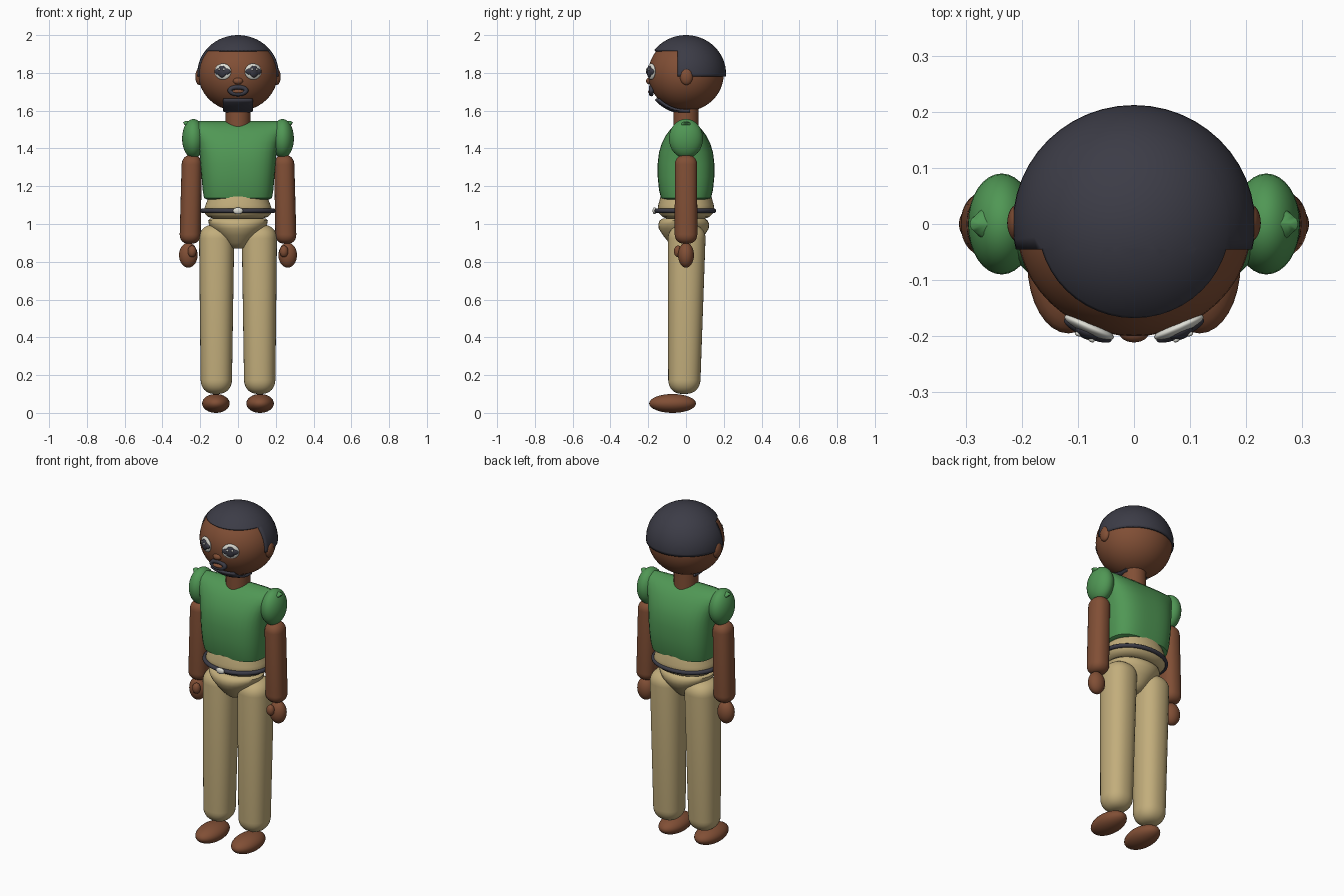
import bpy, bmesh
from math import sin, cos, pi, radians
from mathutils import Matrix, Vector

cube = bpy.data.objects.get("Cube")
if cube:
    bpy.data.objects.remove(cube, do_unlink=True)


def material(name, r, g, b):
    m = bpy.data.materials.new(name)
    m.use_nodes = True
    m.diffuse_color = (r, g, b, 1)
    m.node_tree.nodes["Principled BSDF"].inputs["Base Color"].default_value = (r, g, b, 1)
    return m


SKIN = material("brown skin", .22, .078, .036)
GREEN = material("green shirt", .08, .31, .09)
TAN = material("tan trousers", .54, .42, .2)
DARK = material("dark charcoal", .045, .045, .062)
WHITE = material("off white", .72, .72, .66)


def finish(name, bm, mat):
    """Turn a bmesh into a smooth object."""
    bmesh.ops.recalc_face_normals(bm, faces=bm.faces)
    mesh = bpy.data.meshes.new(name)
    bm.to_mesh(mesh)
    bm.free()
    mesh.materials.append(mat)
    obj = bpy.data.objects.new(name, mesh)
    bpy.context.collection.objects.link(obj)
    bpy.context.view_layer.objects.active = obj
    for o in bpy.context.selected_objects:
        o.select_set(False)
    obj.select_set(True)
    bpy.ops.object.shade_smooth_by_angle(angle=radians(50))
    return obj


def ellipsoid(name, centre, radii, mat, turn=0, segs=32):
    bm = bmesh.new()
    place = Matrix.Translation(centre) @ Matrix.Rotation(turn, 4, 'Z') @ Matrix.Diagonal((*radii, 1))
    bmesh.ops.create_uvsphere(bm, u_segments=segs, v_segments=segs // 2, radius=1, matrix=place)
    return finish(name, bm, mat)


def loft(name, rings, mat, power=2, segs=32):
    """Skin superellipse rings given as (z, centre x, centre y, rx, ry)."""
    bm = bmesh.new()
    loops = []
    for z, cx, cy, rx, ry in rings:
        loop = []
        for i in range(segs):
            c, s = cos(2 * pi * i / segs), sin(2 * pi * i / segs)
            k = (abs(c) ** power + abs(s) ** power) ** (-1 / power)
            loop.append(bm.verts.new((cx + rx * c * k, cy + ry * s * k, z)))
        loops.append(loop)
    for a, b in zip(loops, loops[1:]):
        for i in range(segs):
            j = (i + 1) % segs
            bm.faces.new((a[i], a[j], b[j], b[i]))
    bm.faces.new(loops[0])
    bm.faces.new(loops[-1])
    obj = finish(name, bm, mat)
    return obj


def limb(name, low, high, r_low, r_high, cap, mat):
    """Tapered tube with rounded ends."""
    low, high = Vector(low), Vector(high)
    length = high.z - low.z
    steps = [(cap * (1 - cos(a)), sin(a) ** .75) for a in [pi / 2 * (i + .3) / 8.3 for i in range(9)]]
    heights = steps + [(length - h, s) for h, s in reversed(steps)]
    rings = []
    for h, s in heights:
        t = h / length
        p = low.lerp(high, t)
        rx, ry = Vector(r_low).lerp(Vector(r_high), t) * s
        rings.append((low.z + h, p.x, p.y, rx, ry))
    return loft(name, rings, mat, 2.3)


def ring(name, centre, rx, ry, tube, mat, upright=False):
    """Elliptical tube, lying flat or facing the front."""
    bm = bmesh.new()
    n, m = 48, 10
    verts = []
    for i in range(n):
        a = 2 * pi * i / n
        for j in range(m):
            b = 2 * pi * j / m
            u, v, w = (rx + tube * cos(b)) * cos(a), (ry + tube * cos(b)) * sin(a), tube * sin(b)
            verts.append(bm.verts.new(Vector(centre) + Vector((u, w, v) if upright else (u, v, w))))
    for i in range(n):
        for j in range(m):
            k, l = (i + 1) % n, (j + 1) % m
            bm.faces.new((verts[i * m + j], verts[k * m + j], verts[k * m + l], verts[i * m + l]))
    return finish(name, bm, mat)


HEAD = Vector((0, 0, 1.795))


def head_shell(name, radii, cuts, keep, mat):
    """Raised patch of the head, trimmed by planes."""
    bm = bmesh.new()
    place = Matrix.Translation(HEAD) @ Matrix.Diagonal((*radii, 1))
    bmesh.ops.create_uvsphere(bm, u_segments=48, v_segments=32, radius=1, matrix=place)
    for co, no in cuts:
        bmesh.ops.bisect_plane(bm, geom=bm.verts[:] + bm.edges[:] + bm.faces[:], plane_co=co, plane_no=no)
    gone = [f for f in bm.faces if not keep(f.calc_center_median())]
    bmesh.ops.delete(bm, geom=gone, context='FACES')
    obj = finish(name, bm, mat)
    solid = obj.modifiers.new("thickness", 'SOLIDIFY')
    solid.thickness = .012
    solid.offset = -1
    return obj


# Head, hair, beard
UP, ACROSS, DEEP = (0, 0, 1), (1, 0, 0), (0, 1, 0)
ellipsoid("head", HEAD, (.21, .2, .197), SKIN, segs=48)
head_shell("hair", (.216, .212, .205),
           [((0, 0, 1.92), UP), ((0, 0, 1.78), UP), ((0, -.045, 0), DEEP)],
           lambda p: p.z > 1.92 or (p.z > 1.78 and p.y > -.045), DARK)
head_shell("goatee", (.214, .206, .201),
           [((0, 0, 1.665), UP), ((.075, 0, 0), ACROSS), ((-.075, 0, 0), ACROSS), ((0, .02, 0), DEEP)],
           lambda p: p.z < 1.665 and abs(p.x) < .075 and p.y < .02, DARK)

# Nose and mouth
ellipsoid("nose", (0, -.194, 1.757), (.026, .017, .018), SKIN)
ring("moustache", (0, -.184, 1.707), .042, .018, .013, DARK, upright=True)
ellipsoid("lips", (0, -.183, 1.701), (.036, .018, .011), SKIN)

# Neck and shirt body
loft("neck", [(1.5, 0, 0, .066, .066), (1.63, 0, 0, .066, .066)], SKIN)
shirt_profile = [(1.13, .165, .115), (1.137, .18, .132), (1.18, .187, .143), (1.25, .193, .15),
                 (1.32, .199, .15), (1.38, .204, .143), (1.43, .215, .127), (1.47, .231, .106),
                 (1.5, .25, .084), (1.525, .282, .056), (1.537, .292, .032), (1.545, .28, .006)]
loft("shirt", [(z, 0, 0, rx, ry) for z, rx, ry in shirt_profile], GREEN, 3, 48)

# Waist, belt and hips
waist_profile = [(1.03, .135, .105), (1.038, .158, .125), (1.055, .175, .142), (1.075, .18, .148),
                 (1.1, .172, .147), (1.145, .155, .135)]
loft("waist", [(z, 0, 0, rx, ry) for z, rx, ry in waist_profile], TAN, 2.2, 48)
ring("belt", (0, -.004, 1.07), .188, .152, .012, DARK)
ellipsoid("buckle", (0, -.166, 1.07), (.026, .011, .018), WHITE)
hip_profile = [(.87, .025, .03), (.875, .042, .05), (.9, .068, .078), (.94, .105, .11), (.975, .137, .132),
               (1.0, .154, .135), (1.018, .158, .127), (1.03, .145, .11)]
loft("hips", [(z, 0, -.012, rx, ry) for z, rx, ry in hip_profile], TAN)

# Paired parts
for side, s in (("left", 1), ("right", -1)):
    ellipsoid(side + "_ear", (s * .205, .002, 1.78), (.021, .034, .044), SKIN)
    ellipsoid(side + "_sleeve", (s * .236, 0, 1.452), (.06, .09, .104), GREEN)
    limb(side + "_arm", (s * .254, 0, .895), (s * .244, 0, 1.365), (.056, .06), (.053, .059), .05, SKIN)
    ellipsoid(side + "_hand", (s * .263, 0, .835), (.049, .042, .066), SKIN)
    ellipsoid(side + "_thumb", (s * .243, -.042, .855), (.023, .022, .031), SKIN)
    limb(side + "_leg", (s * .115, -.01, .1), (s * .113, .005, .998), (.082, .084), (.094, .101), .075, TAN)
    ellipsoid(side + "_foot", (s * .117, -.071, .05), (.073, .124, .05), SKIN)

    # Eyes, angled to follow the face
    turn = s * radians(24)
    out = Vector((sin(turn), -cos(turn), 0))
    along = Vector((cos(turn), sin(turn), 0))
    eye = Vector((s * .08, -.184, 1.807))
    ellipsoid(side + "_eye_white", eye, (.048, .013, .043), WHITE, turn)
    ellipsoid(side + "_eye_lid", eye + out * .006, (.046, .013, .021), DARK, turn)
    ellipsoid(side + "_iris", eye + out * .008, (.026, .014, .031), DARK, turn)
    for k in (-1, 1):
        spot = eye + out * .019 + along * (k * .013) + Vector((0, 0, .012))
        ellipsoid(side + "_eye_glint", spot, (.006, .004, .006), WHITE, turn, 16)
